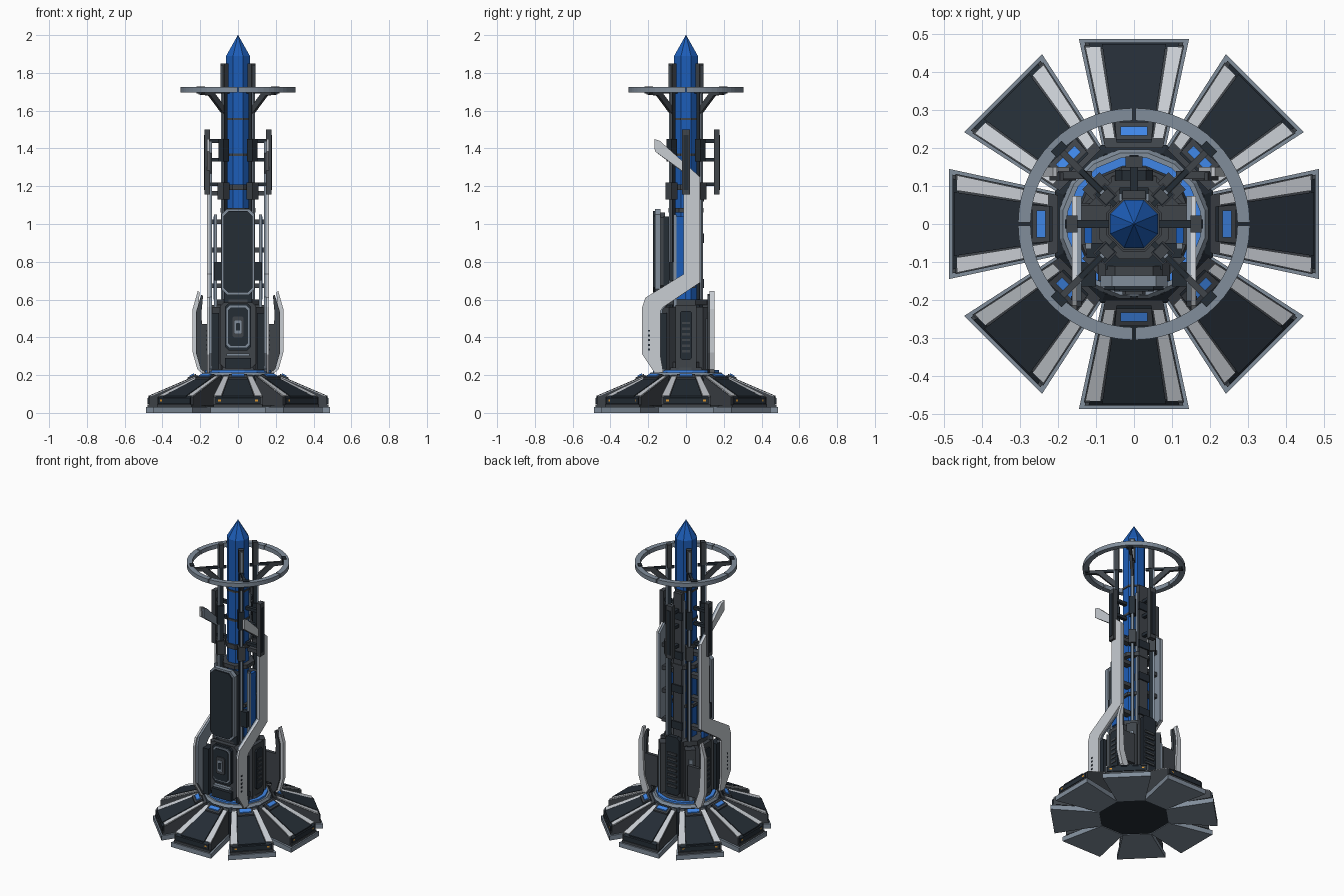
import bpy, bmesh
from math import sin, cos, pi, radians
from mathutils import Matrix, Vector

if "Cube" in bpy.data.objects:
    bpy.data.objects.remove(bpy.data.objects["Cube"])


def material(name, rgb):
    m = bpy.data.materials.new(name)
    m.diffuse_color = (*rgb, 1)
    m.use_nodes = True
    m.node_tree.nodes["Principled BSDF"].inputs["Base Color"].default_value = m.diffuse_color
    return m


DARK = material("dark_panel", (0.018, 0.026, 0.036))
IRON = material("iron", (0.05, 0.058, 0.068))
STEEL = material("steel", (0.22, 0.27, 0.33))
LIGHT = material("light_plate", (0.58, 0.61, 0.65))
BLUE = material("blue_crystal", (0.012, 0.11, 0.48))
GLOW = material("blue_glow", (0.05, 0.24, 0.8))
AMBER = material("amber", (0.7, 0.3, 0.03))


def loft(name, rings, mat, angle=0.0):
    """Skin a list of equal-length point rings, cap both ends, turn about z."""
    bm = bmesh.new()
    rows = [[bm.verts.new(p) for p in ring] for ring in rings]
    n = len(rows[0])
    for a, b in zip(rows, rows[1:]):
        for i in range(n):
            bm.faces.new((a[i], a[(i + 1) % n], b[(i + 1) % n], b[i]))
    bm.faces.new(rows[0])
    bm.faces.new(rows[-1])
    bmesh.ops.recalc_face_normals(bm, faces=bm.faces)
    bm.transform(Matrix.Rotation(angle, 4, 'Z'))
    me = bpy.data.meshes.new(name)
    bm.to_mesh(me)
    bm.free()
    ob = bpy.data.objects.new(name, me)
    bpy.context.collection.objects.link(ob)
    me.materials.append(mat)
    return ob


def box(name, x, y, z, mat, angle=0.0):
    """Box from (min, max) pairs."""
    ring = [(x[0], y[0]), (x[1], y[0]), (x[1], y[1]), (x[0], y[1])]
    return loft(name, [[(a, b, c) for a, b in ring] for c in z], mat, angle)


def plate_x(name, pts, x, mat):
    """(y, z) outline extruded along x."""
    return loft(name, [[(c, a, b) for a, b in pts] for c in x], mat)


def plate_y(name, pts, y, mat, angle=0.0):
    """(x, z) outline extruded along y."""
    return loft(name, [[(a, c, b) for a, b in pts] for c in y], mat, angle)


def octagon(name, levels, mat, n=8):
    """Stacked n-sided rings from (radius, z) pairs."""
    return loft(name, [[(r * cos((i + .5) * 2 * pi / n), r * sin((i + .5) * 2 * pi / n), z)
                        for i in range(n)] for r, z in levels], mat)


def chamfer(w, z0, z1, c):
    return [(-w + c, z0), (w - c, z0), (w, z0 + c), (w, z1 - c),
            (w - c, z1), (-w + c, z1), (-w, z1 - c), (-w, z0 + c)]


def seg(name, inner, outer, mat, angle):
    """Radial block; each end is (r, side_a, side_b, z_low, z_high)."""
    return loft(name, [[(r, a, lo), (r, b, lo), (r, b, hi), (r, a, hi)]
                       for r, a, b, lo, hi in (inner, outer)], mat, angle)


def top(r):
    return 0.2 - 0.43 * (r - 0.2)


# Base: hub and eight petals
octagon("base_hub", [(.225, .004), (.225, .18), (.2, .2)], DARK)
octagon("hub_collar", [(.2, .2), (.19, .215)], STEEL, 16)
octagon("hub_glow_ring", [(.178, .215), (.178, .226)], GLOW, 16)
octagon("hub_cap", [(.16, .215), (.15, .24)], IRON, 16)
for k in range(8):
    a = k * pi / 4
    seg("petal_foot", (.2, -.083, .083, 0, .035), (.487, -.145, .145, 0, .03), STEEL, a)
    seg("petal_sole", (.2, -.07, .07, -0.0, .045), (.478, -.13, .13, .025, .045), IRON, a)
    seg("petal_body", (.2, -.076, .076, .035, top(.2)),
        (.47, -.132, .132, .04, top(.47)), IRON, a)
    t0, t1 = top(.215), top(.473)
    seg("petal_panel", (.215, -.046, .046, t0 - .02, t0 + .008),
        (.473, -.084, .084, t1 - .02, t1 + .008), DARK, a)
    for s in (1, -1):
        seg("petal_strip", (.225, s * .05, s * .077, t0 - .02, t0 + .001),
            (.465, s * .088, s * .128, t1 - .02, t1 + .01), LIGHT, a)
        seg("petal_marker", (.47, s * .09, s * .105, .06, .07),
            (.478, s * .09, s * .105, .06, .07), AMBER, a)
    seg("petal_lip", (.462, -.115, .115, .048, .093), (.478, -.12, .12, .048, .078), DARK, a)
    seg("petal_lamp_housing", (.222, -.047, .047, .17, .207),
        (.268, -.05, .05, .15, .187), IRON, a)
    seg("petal_lamp", (.233, -.035, .035, .19, .209), (.256, -.035, .035, .18, .199), GLOW, a)

# Crystal core and its bands
octagon("crystal_core", [(.068, .22), (.068, 1.89), (.001, 2.0)], BLUE)
for r, z, h in [(.073, 1.55, .012), (.073, 1.36, .014), (.078, 1.18, .03),
                (.1, 1.06, .025), (.085, .8, .02), (.13, .57, .03), (.14, .24, .03)]:
    octagon("core_band", [(r, z), (r, z + h)], IRON)

# Four corner posts, halo struts and halo quarters
for k in range(4):
    a = pi / 4 + k * pi / 2
    box("corner_post", (.09, .113), (-.012, .012), (.22, 1.78), DARK, a)
    box("post_trim", (.113, .122), (-.007, .007), (.6, 1.84), STEEL, a)
    box("post_cap", (.088, .116), (-.016, .016), (1.7, 1.85), IRON, a)
    box("post_sleeve", (.085, .13), (-.022, .022), (1.13, 1.22), IRON, a)
    box("post_sleeve", (.085, .127), (-.018, .018), (1.33, 1.45), DARK, a)
    box("lower_column", (.1, .16), (-.032, .032), (.23, .56), IRON, a)
    box("column_trim", (.158, .168), (-.012, .012), (.23, .5), STEEL, a)
    plate_y("halo_strut", [(.11, 1.58), (.215, 1.68), (.285, 1.685), (.285, 1.705),
                           (.195, 1.705), (.11, 1.625)], (-.009, .009), IRON, a)
    box("strut_arm", (.07, .2), (-.007, .007), (1.69, 1.706), DARK, a)
    box("halo_clip", (.266, .29), (-.02, .02), (1.69, 1.729), DARK, a)
    arc = [k * pi / 2 + .012 + i * (pi / 2 - .024) / 14 for i in range(15)]
    loft("halo_ring", [[(r * cos(t), r * sin(t), z) for r, z in
                        ((.272, 1.697), (.305, 1.697), (.305, 1.724), (.272, 1.724))]
                       for t in arc], STEEL)

# Antenna bars: right, back and left
for k in range(3):
    a = k * pi / 2
    box("antenna_bar", (.148, .177), (-.022, .022), (1.155, 1.5), IRON, a)
    box("antenna_face", (.175, .181), (-.012, .012), (1.18, 1.47), DARK, a)
    for z in (1.2, 1.33, 1.43):
        box("antenna_arm", (.06, .15), (-.011, .011), (z, z + .02), DARK, a)

# Side plates: long angular blades with a darker inner layer
blade = [(-.168, 1.45), (-.138, 1.44), (.073, 1.25), (.073, .69), (-.12, .56), (-.135, .54),
         (-.135, .3), (-.12, .215), (-.165, .21), (-.232, .31), (-.232, .56), (-.215, .61),
         (-.012, .735), (-.012, 1.275), (-.165, 1.385)]
fin = [(.19, .21), (.215, .23), (.24, .32), (.24, .55), (.213, .645),
       (.203, .64), (.212, .54), (.2, .33), (.17, .24)]
for s in (1, -1):
    plate_x("side_blade", blade, (s * .15, s * .163), LIGHT)
    plate_x("blade_lining", [(y * .96 + .004, z * .985 + .012) for y, z in blade],
            (s * .138, s * .15), STEEL)
    for i in range(5):
        box("blade_vent", (s * .155, s * .166), (-.2, -.19), (.33 + i * .025, .34 + i * .025), DARK)
    for z in (.66, .85, 1.0, 1.15):
        box("blade_bracket", (s * .06, s * .142), (.01, .05), (z, z + .025), IRON)
    # side housing, vent door and glowing strip
    box("side_housing", (s * .08, s * .145), (-.055, .055), (.23, .57), IRON)
    plate_x("side_door", chamfer(.033, .28, .54, .012), (s * .14, s * .156), DARK)
    for i in range(6):
        box("door_slat", (s * .15, s * .16), (-.02, .02), (.32 + i * .03, .332 + i * .03), IRON)
    box("side_glow_strip", (s * .11, s * .13), (-.05, .0), (.6, 1.04), BLUE)
    box("strip_rail", (s * .112, s * .128), (-.066, -.05), (.56, 1.05), STEEL)
    box("cable_block", (s * .08, s * .125), (-.09, -.05), (.7, .8), DARK)
    # rear fins and their roots
    plate_y("rear_fin", [(s * x, z) for x, z in fin], (.125, .15), LIGHT)
    plate_y("fin_core", [(s * (x - .018), z * .95 + .012) for x, z in fin], (.115, .135), IRON)
    box("fin_root", (s * .11, s * .2), (.118, .14), (.27, .47), IRON)
    # front blade roots
    box("blade_root", (s * .1, s * .152), (-.165, -.1), (.23, .53), DARK)

# Front plaque, stepped
box("front_mount", (-.075, .075), (-.12, -.06), (.24, 1.04), DARK)
plate_y("plaque_back", chamfer(.075, .65, 1.06, .025), (-.14, -.11), IRON)
plate_y("plaque_frame", chamfer(.088, .625, 1.08, .03), (-.165, -.135), STEEL)
plate_y("plaque_face", chamfer(.077, .637, 1.068, .026), (-.174, -.16), DARK)

# Front lower hatch: nested frames
for name, w, z0, z1, c, y, m in [
        ("hatch_base", .095, .24, .585, .02, -.15, IRON),
        ("hatch_outer", .07, .33, .58, .02, -.166, DARK),
        ("hatch_frame", .062, .345, .568, .018, -.173, STEEL),
        ("hatch_face", .053, .355, .558, .015, -.178, DARK),
        ("hatch_boss", .03, .4, .51, .008, -.185, IRON),
        ("hatch_boss_rim", .018, .42, .49, .005, -.189, STEEL),
        ("hatch_button", .01, .435, .475, .003, -.193, DARK)]:
    plate_y(name, chamfer(w, z0, z1, c), (y, -.1), m)
box("hatch_step", (-.07, .07), (-.175, -.1), (.235, .29), DARK)
box("hatch_step_trim", (-.06, .06), (-.172, -.1), (.3, .315), STEEL)

# Rear spine with vent door
box("rear_spine", (-.03, .03), (.055, .088), (.24, 1.55), IRON)
for z in (.66, .9, 1.12, 1.38):
    box("spine_clamp", (-.038, .038), (.055, .096), (z, z + .05), DARK)
for s in (1, -1):
    box("spine_trim", (s * .031, s * .039), (.06, .08), (.6, 1.5), STEEL)
box("rear_housing", (-.06, .06), (.07, .125), (.235, .6), IRON)
plate_y("rear_door", chamfer(.05, .25, .63, .018), (.115, .142), DARK)
for i in range(7):
    box("rear_slat", (-.034, .034), (.14, .15), (.3 + i * .035, .315 + i * .035), IRON)
